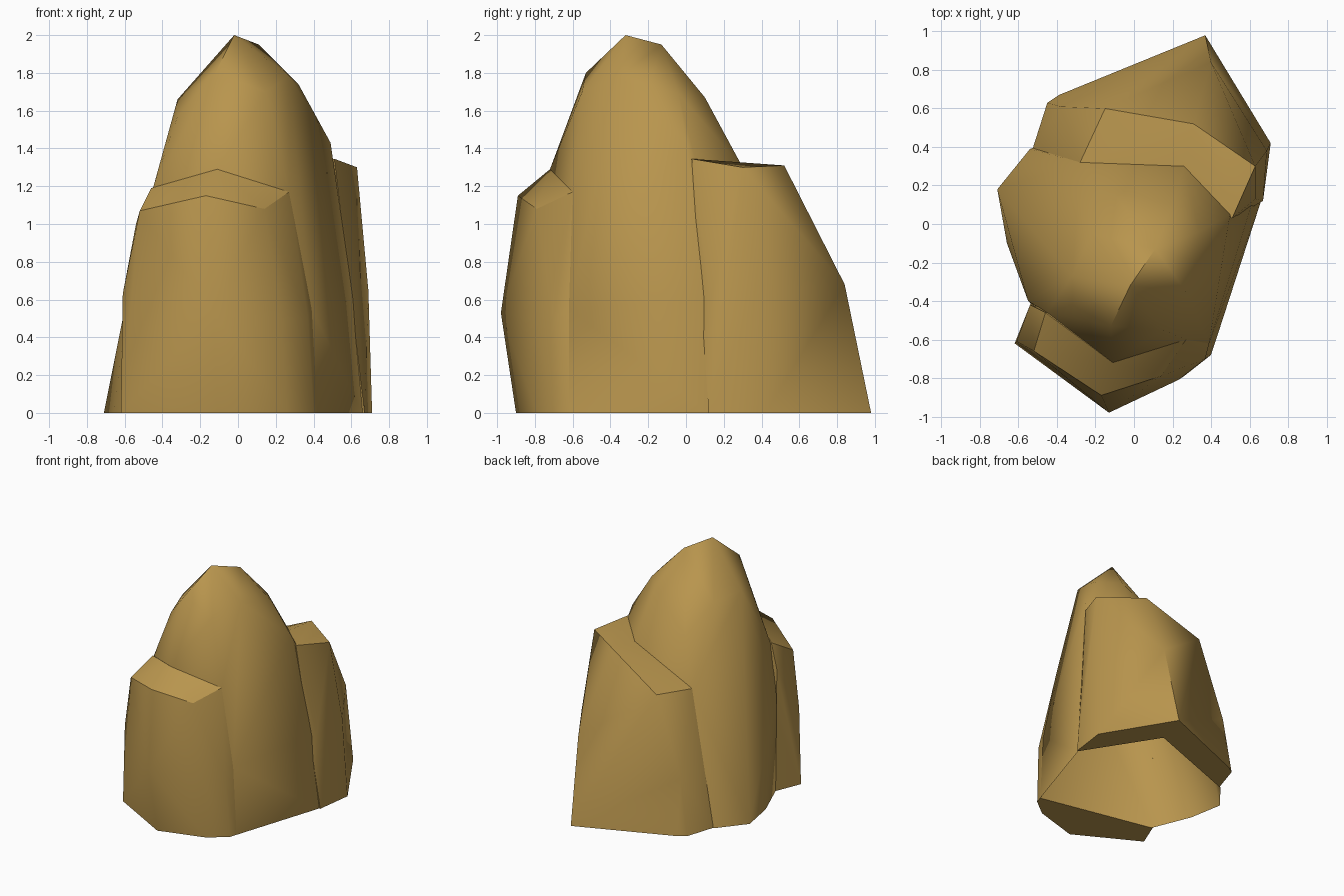
import bpy, bmesh, math
from mathutils.bvhtree import BVHTree

cube = bpy.data.objects.get("Cube")
if cube:
    bpy.data.objects.remove(cube)

# Sandstone colour
stone = bpy.data.materials.new("ochre_sandstone")
stone.use_nodes = True
OCHRE = (0.48, 0.30, 0.075, 1)
stone.diffuse_color = OCHRE
stone.node_tree.nodes["Principled BSDF"].inputs["Base Color"].default_value = OCHRE


def hull(name, points, floor=0.0):
    """Chiselled convex stone through the corner points, base moved to floor."""
    bm = bmesh.new()
    for x, y, z in points:
        bm.verts.new((x, y, z if z else floor))
    bmesh.ops.convex_hull(bm, input=bm.verts)
    loose = [v for v in bm.verts if not v.link_faces]
    bmesh.ops.delete(bm, geom=loose, context="VERTS")
    bmesh.ops.dissolve_limit(bm, angle_limit=math.radians(2),
                             verts=bm.verts, edges=bm.edges)
    bmesh.ops.recalc_face_normals(bm, faces=bm.faces)
    mesh = bpy.data.meshes.new(name)
    bm.to_mesh(mesh)
    bm.free()
    mesh.materials.append(stone)
    ob = bpy.data.objects.new(name, mesh)
    bpy.context.collection.objects.link(ob)
    return ob


def finish(ob, unwanted):
    """Drop hidden faces; round the sides, keep ledges and tight corners crisp."""
    bm = bmesh.new()
    bm.from_mesh(ob.data)
    bmesh.ops.delete(bm, geom=[f for f in bm.faces if unwanted(f)], context="FACES")
    for f in bm.faces:
        f.smooth = True
    for e in bm.edges:
        if len(e.link_faces) == 2:
            a, b = (f.normal for f in e.link_faces)
            e.smooth = a.angle(b, 0) < math.radians(55) and abs(a.z - b.z) < 0.33
    bm.to_mesh(ob.data)
    bm.free()


# Tall middle stone: peak, shoulders, waist, base
peak_points = [
    (-.02, -.32, 2.0), (.11, -.13, 1.95),
    (-.12, -.53, 1.80), (.15, -.55, 1.70), (.27, -.35, 1.785), (.32, -.19, 1.74),
    (.34, -.04, 1.69), (.20, .10, 1.67), (-.12, .18, 1.40), (-.22, -.05, 1.62),
    (-.32, -.27, 1.66), (-.32, -.42, 1.57),
    (.49, .0, 1.43), (.50, .05, 1.34), (.26, .30, 1.30), (-.28, .32, 1.06),
    (-.45, -.46, 1.19), (-.11, -.72, 1.29), (.27, -.60, 1.17),
    (.39, -.62, .55), (.61, .10, .60), (-.55, -.40, .80),
    (.42, -.62, 0), (-.53, -.42, 0), (-.66, -.10, 0),
    (-.71, .18, 0), (-.54, .39, 0), (.29, .70, 0), (.66, .12, 0),
]
# Low stone leaning on the front
front_points = [
    (-.46, -.46, 1.19), (-.11, -.72, 1.29), (.27, -.60, 1.17), (.14, -.79, 1.08),
    (-.17, -.89, 1.15), (-.52, -.66, 1.07), (-.54, -.42, 1.0),
    (-.13, -.98, .53), (-.61, -.61, .63), (.37, -.70, .50), (.23, -.81, .50),
    (.39, -.62, .55), (.42, -.62, 0),
    (-.11, -.90, 0), (-.62, -.62, 0), (.26, -.79, 0), (.40, -.68, 0),
    (-.53, -.40, 0),
]
# Broad stone at the back
back_points = [
    (.51, .03, 1.345), (.63, .30, 1.30), (.31, .52, 1.31), (-.15, .60, 1.08),
    (-.28, .32, 1.06), (.26, .30, 1.30),
    (.69, .38, .65), (.40, .84, .68), (-.38, .61, .45), (.63, .13, .60),
    (.71, .42, 0), (.37, .98, 0), (-.39, .67, 0), (-.45, .63, 0),
    (.67, .12, 0), (-.53, .38, 0),
]

peak = hull("middle_stone", peak_points)
cutter = hull("middle_cutter", peak_points, -0.002)
cutter.hide_render = True
tree = BVHTree.FromPolygons([v.co for v in cutter.data.vertices],
                            [p.vertices for p in cutter.data.polygons])

# Trim the low stones where they meet the middle one
for name, points in (("front_stone", front_points), ("back_stone", back_points)):
    ob = hull(name, points)
    mod = ob.modifiers.new("trim", "BOOLEAN")
    mod.operation, mod.solver, mod.object = "DIFFERENCE", "EXACT", cutter
    bpy.ops.object.select_all(action="DESELECT")
    bpy.context.view_layer.objects.active = ob
    bpy.ops.object.modifier_apply(modifier=mod.name)
    finish(ob, lambda f: tree.find_nearest(f.calc_center_median())[3] < 1e-4)

# The middle stone is hollow underneath
finish(peak, lambda f: f.normal.z < -0.9)
bpy.data.objects.remove(cutter)
